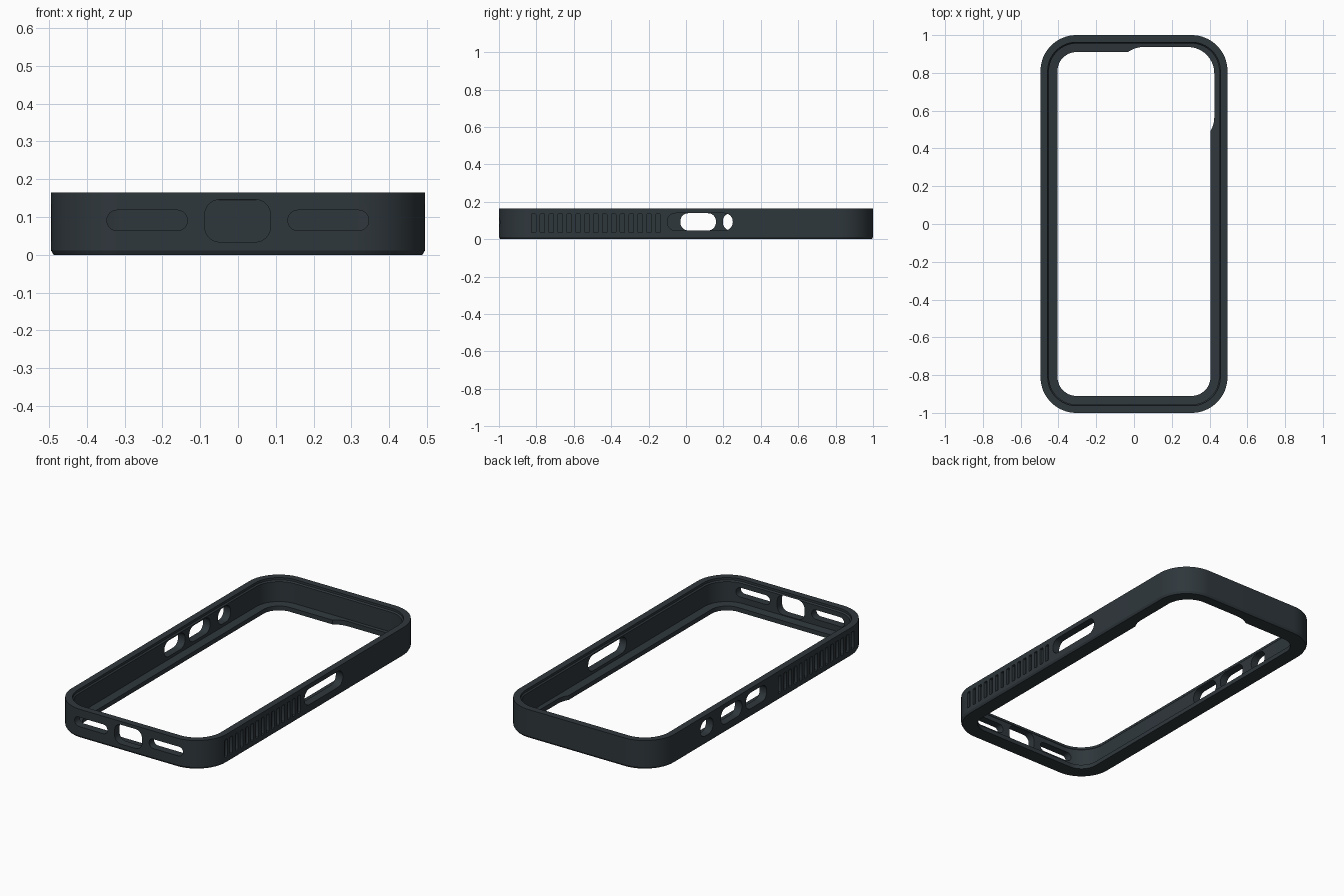
import bpy, bmesh, math

if "Cube" in bpy.data.objects:
    bpy.data.objects.remove(bpy.data.objects["Cube"])

HX, HY, H = 0.495, 1.0, 0.165
RADIUS = 0.19


def rounded_rect(hx, hy, r, seg=12):
    """Counter-clockwise outline of a rounded rectangle centred on the origin."""
    pts = []
    for i, (sx, sy) in enumerate(((1, 1), (-1, 1), (-1, -1), (1, -1))):
        for k in range(seg + 1):
            a = math.pi / 2 * (i + k / seg)
            pts.append((sx * (hx - r) + r * math.cos(a), sy * (hy - r) + r * math.sin(a)))
    return pts


def bridge(bm, a, b):
    n = len(a)
    for i in range(n):
        j = (i + 1) % n
        bm.faces.new((a[i], a[j], b[j], b[i]))


def prism(bm, axis, span, u, v, r, seg=8):
    """Rounded-rectangle prism along an axis; u and v are its ranges on the other two axes."""
    cu, cv = sum(u) / 2, sum(v) / 2
    outline = rounded_rect((u[1] - u[0]) / 2, (v[1] - v[0]) / 2, r, seg)
    place = {'x': lambda p, q, d: (d, p, q),
             'y': lambda p, q, d: (p, d, q),
             'z': lambda p, q, d: (p, q, d)}[axis]
    rings = [[bm.verts.new(place(cu + p, cv + q, d)) for p, q in outline] for d in span]
    bridge(bm, *rings)
    bm.faces.new(rings[0][::-1])
    bm.faces.new(rings[1])


def make_object(name, bm):
    bmesh.ops.recalc_face_normals(bm, faces=bm.faces[:])
    mesh = bpy.data.meshes.new(name)
    bm.to_mesh(mesh)
    bm.free()
    obj = bpy.data.objects.new(name, mesh)
    bpy.context.collection.objects.link(obj)
    return obj


# Frame: cross-section (inset from the outside, height) swept round the outline
section = [(0.007, 0), (0, 0.012), (0, H), (0.038, H), (0.038, 0.152),
           (0.045, 0.145), (0.045, 0.03), (0.09, 0.025), (0.09, 0)]
bm = bmesh.new()
rings = [[bm.verts.new((x, y, z)) for x, y in rounded_rect(HX - d, HY - d, RADIUS - d, 16)]
         for d, z in section]
for i, ring in enumerate(rings):
    bridge(bm, ring, rings[(i + 1) % len(rings)])
frame = make_object("bumper_frame", bm)

cut = bmesh.new()
# Speaker slots and charging port in the front wall
front = (-HY - 0.1, -HY + 0.075)
prism(cut, 'y', front, (-0.347, -0.134), (0.064, 0.118), 0.0265)
prism(cut, 'y', front, (0.132, 0.346), (0.064, 0.118), 0.0265)
prism(cut, 'y', front, (-0.088, 0.086), (0.034, 0.146), 0.04)
# Long button slot on the right wall
right = (HX - 0.075, HX + 0.1)
prism(cut, 'x', right, (-0.10, 0.25), (0.047, 0.139), 0.044)
# Three button holes on the left wall
left = (-HX - 0.1, -HX + 0.075)
for y0, y1, r in ((-0.03, 0.16), (0.197, 0.388), (0.46, 0.575)) and \
        ((-0.03, 0.16, 0.042), (0.197, 0.388, 0.042), (0.46, 0.575, 0.042)):
    prism(cut, 'x', left, (y0, y1), (0.047, 0.139), r)
# Grip grooves on both side walls
for side in (-1, 1):
    span = sorted((side * (HX - 0.016), side * (HX + 0.1)))
    for i in range(15):
        y = -0.815 + i * 0.0475
        prism(cut, 'x', span, (y - 0.012, y + 0.012), (0.035, 0.135), 0.004, 2)
# Camera clearance in the bottom ledge
prism(cut, 'z', (-0.1, 0.1), (-0.09, 0.425), (0.425, 0.937), 0.14, 16)
cutter = make_object("opening_cutter", cut)
cutter.hide_render = True

# Cut the openings
mod = frame.modifiers.new("openings", 'BOOLEAN')
mod.operation = 'DIFFERENCE'
mod.solver = 'EXACT'
mod.object = cutter
bpy.context.view_layer.objects.active = frame
frame.select_set(True)
bpy.ops.object.modifier_apply(modifier=mod.name)
bpy.data.objects.remove(cutter)

# Colour and shading
mat = bpy.data.materials.new("dark slate")
mat.diffuse_color = (0.028, 0.038, 0.045, 1)
mat.use_nodes = True
mat.node_tree.nodes["Principled BSDF"].inputs["Base Color"].default_value = mat.diffuse_color
frame.data.materials.clear()
frame.data.materials.append(mat)
bpy.ops.object.shade_smooth_by_angle(angle=math.radians(30))
